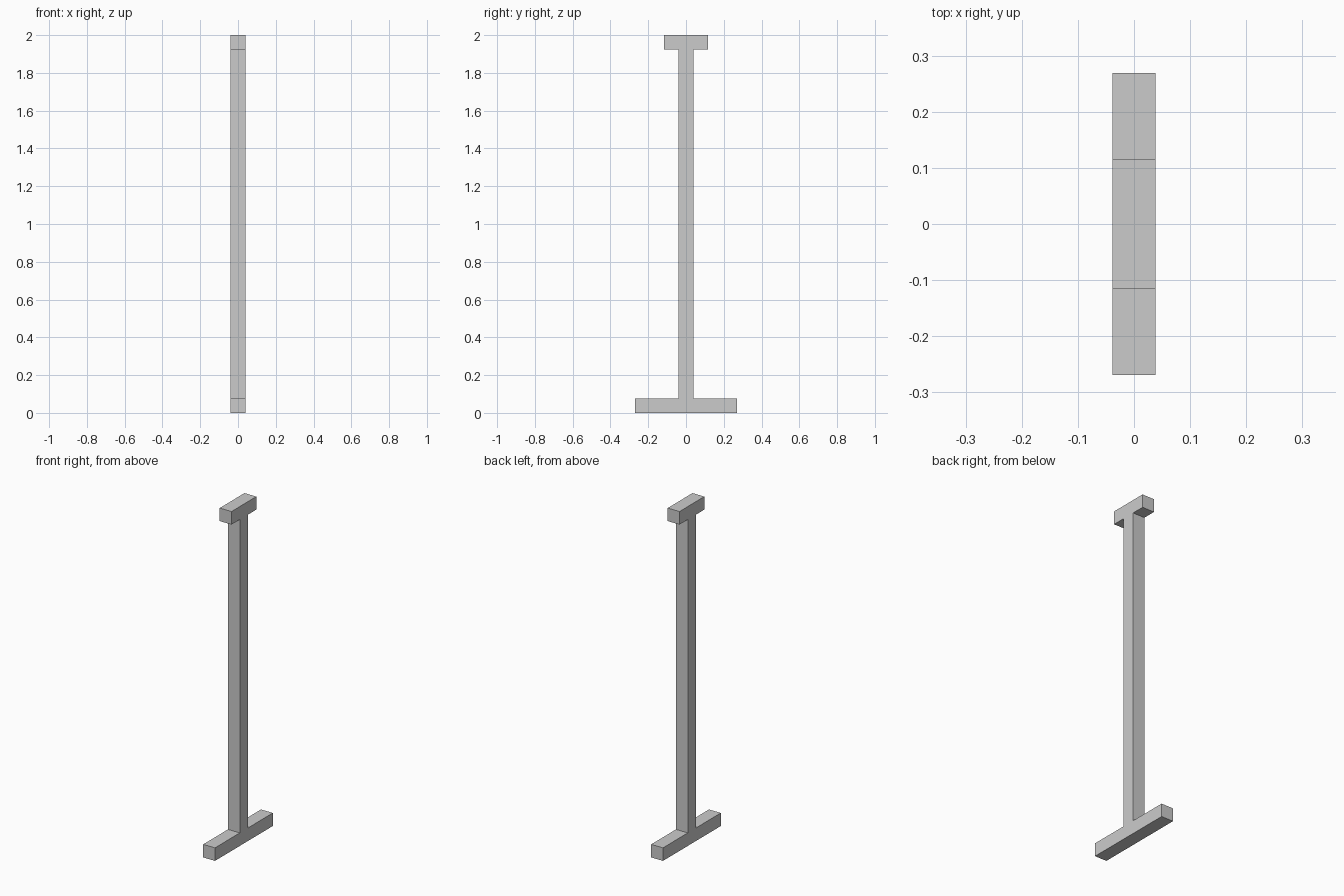
import bpy
import bmesh

if "Cube" in bpy.data.objects:
    bpy.data.objects.remove(bpy.data.objects["Cube"])

T = 2 / 26            # beam thickness
H = 2.0               # overall height
POST, CAP, FOOT = T / 2, 1.5 * T, 3.5 * T   # half lengths along y

# One side of the I-shaped outline (y, z), mirrored to close the loop
side = [(FOOT, 0), (FOOT, T), (POST, T), (POST, H - T), (CAP, H - T), (CAP, H)]
outline = side + [(-y, z) for y, z in reversed(side)]

# Extrude the outline across x
bm = bmesh.new()
face = bm.faces.new([bm.verts.new((-T / 2, y, z)) for y, z in outline])
ext = bmesh.ops.extrude_face_region(bm, geom=[face])
moved = [v for v in ext["geom"] if isinstance(v, bmesh.types.BMVert)]
bmesh.ops.translate(bm, verts=moved, vec=(T, 0, 0))
if len(bm.faces) < len(outline) + 2:
    bm.faces.new([v for v in face.verts])
bmesh.ops.recalc_face_normals(bm, faces=bm.faces)

# Post with cap and foot
mesh = bpy.data.meshes.new("support_post")
bm.to_mesh(mesh)
bm.free()
post = bpy.data.objects.new("support_post", mesh)
bpy.context.collection.objects.link(post)
